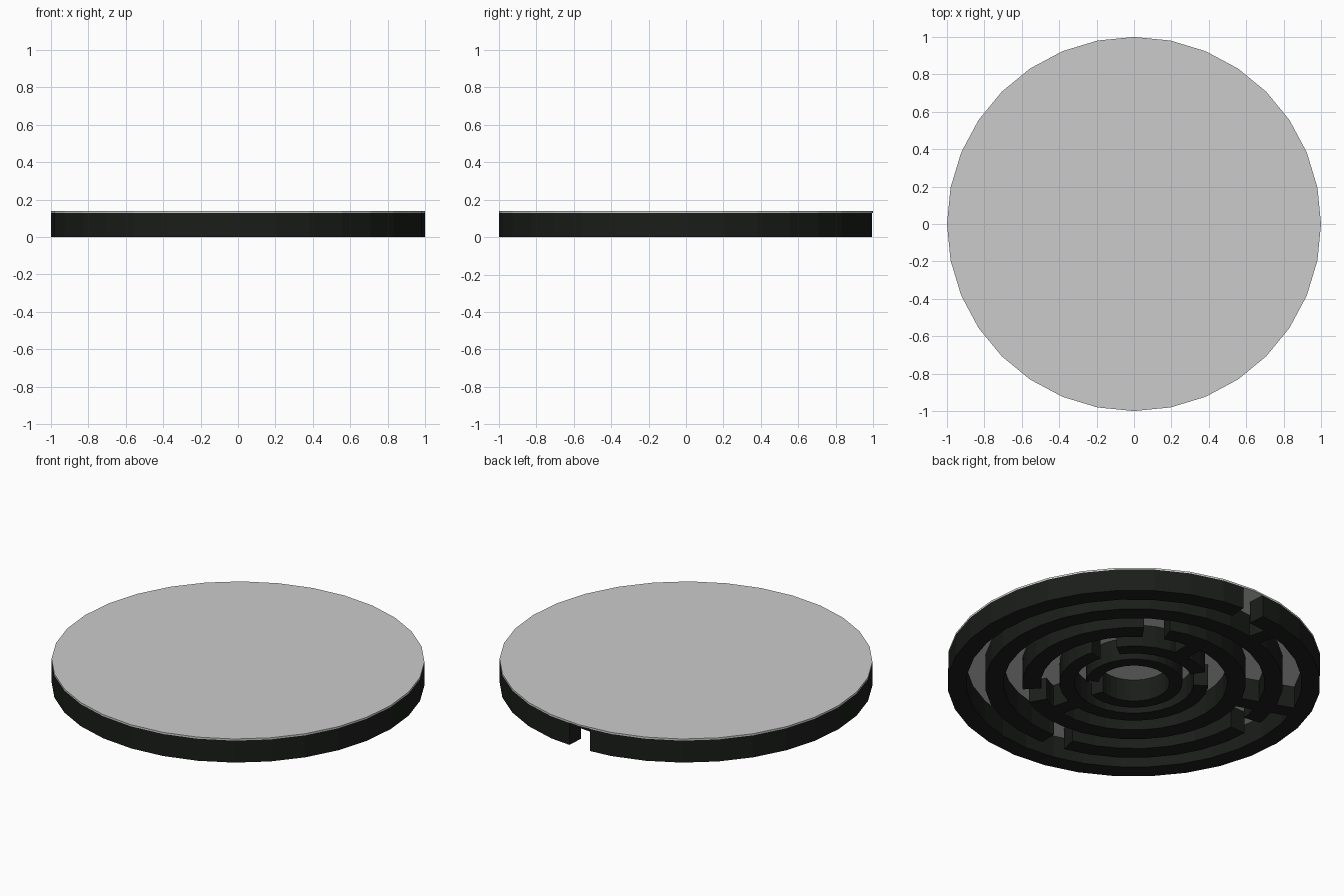
import bpy, bmesh, math

if "Cube" in bpy.data.objects:
    bpy.data.objects.remove(bpy.data.objects["Cube"])

SIDES = 32
STEP = 360 / SIDES
WALL_H = 0.13
GAP = 0.065          # half width of every passage opening

black = bpy.data.materials.new("black_walls")
black.diffuse_color = (0.01, 0.012, 0.01, 1)
black.use_nodes = True
black.node_tree.nodes["Principled BSDF"].inputs["Base Color"].default_value = black.diffuse_color


def on_ring(radius, deg, z):
    """Point on a 32-sided ring, keeping cut points on the flat sides."""
    off = (deg % STEP) - STEP / 2
    r = radius * math.cos(math.radians(STEP / 2)) / math.cos(math.radians(off))
    a = math.radians(deg)
    return (r * math.cos(a), r * math.sin(a), z)


def make_object(name, bm, mat=None):
    bmesh.ops.recalc_face_normals(bm, faces=bm.faces)
    me = bpy.data.meshes.new(name)
    bm.to_mesh(me)
    bm.free()
    if mat:
        me.materials.append(mat)
    ob = bpy.data.objects.new(name, me)
    bpy.context.collection.objects.link(ob)
    return ob


def add_arc(bm, inner, outer, start, end):
    """Solid wall following part of a ring."""
    stops = [start]
    k = math.floor(start / STEP + 1e-6) + 1
    while k * STEP < end - 0.01:
        stops.append(k * STEP)
        k += 1
    stops.append(end)
    sections = [[bm.verts.new(on_ring(r, d, z)) for r, z in
                 ((inner, 0), (outer, 0), (outer, WALL_H), (inner, WALL_H))]
                for d in stops]
    for s, t in zip(sections, sections[1:]):
        for i in range(4):
            j = (i + 1) % 4
            bm.faces.new((s[i], s[j], t[j], t[i]))
    bm.faces.new(sections[0])
    bm.faces.new(sections[-1])


def ring_wall(name, inner, outer, gaps):
    """Ring interrupted by openings centred on the given angles."""
    bm = bmesh.new()
    half = math.degrees(math.asin(GAP / ((inner + outer) / 2)))
    gaps = sorted(g % 360 for g in gaps)
    for i, g in enumerate(gaps):
        nxt = gaps[i + 1] if i + 1 < len(gaps) else gaps[0] + 360
        add_arc(bm, inner, outer, g + half, nxt - half)
    make_object(name, bm, black)


def blocker(name, inner, outer, deg, thick=0.09):
    """Straight radial wall closing a passage."""
    bm = bmesh.new()
    bmesh.ops.create_cube(bm, size=1)
    for v in bm.verts:
        v.co.x = (inner + outer) / 2 + v.co.x * (outer - inner + 0.02)
        v.co.y *= thick
        v.co.z = (v.co.z + 0.5) * WALL_H
    ob = make_object(name, bm, black)
    ob.rotation_euler.z = math.radians(deg)


# Thin grey lid
bm = bmesh.new()
low = [bm.verts.new(on_ring(1, i * STEP, WALL_H)) for i in range(SIDES)]
face = bm.faces.new(low)
ext = bmesh.ops.extrude_face_region(bm, geom=[face], use_keep_orig=True)
for v in ext["geom"]:
    if isinstance(v, bmesh.types.BMVert):
        v.co.z += 0.01
make_object("lid", bm)

# Concentric maze walls, outside to inside
ring_wall("outer_wall", 0.90, 1.00, [90])
ring_wall("second_wall", 0.70, 0.80, [177, 263])
ring_wall("third_wall", 0.50, 0.60, [62, 307])
ring_wall("fourth_wall", 0.32, 0.40, [26, 133])
ring_wall("inner_wall", 0.19, 0.26, [308])

# Radial walls between the rings
blocker("outer_blocker", 0.80, 0.90, 104)
blocker("long_blocker_outer", 0.60, 0.90, 160)
blocker("lower_blocker", 0.40, 0.50, 285)
blocker("upper_blocker", 0.40, 0.50, 90)
